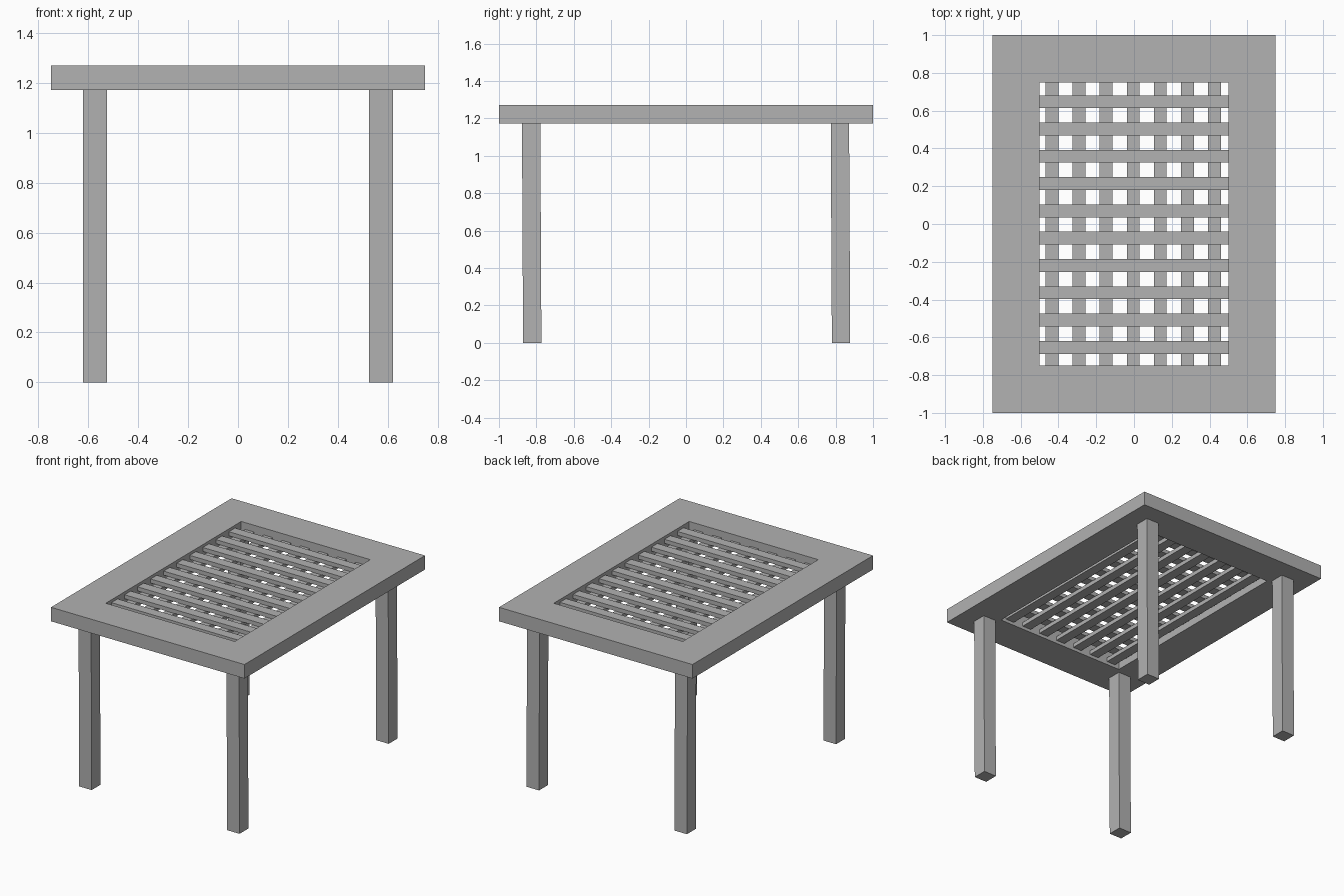
import bpy
import bmesh
from mathutils import Matrix, Vector

default_cube = bpy.data.objects.get("Cube")
if default_cube:
    bpy.data.objects.remove(default_cube, do_unlink=True)

# Single flat grey
grey = bpy.data.materials.new("plain_grey")
grey.use_nodes = True
colour = (0.445, 0.445, 0.445, 1)
grey.diffuse_color = colour
grey.node_tree.nodes["Principled BSDF"].inputs["Base Color"].default_value = colour

TOP, UNDER = 1.27, 1.172      # table top and underside heights
HOLE_X, HOLE_Y = 0.5, 0.75    # half sizes of the lattice opening


def finish(name, bm):
    mesh = bpy.data.meshes.new(name)
    bmesh.ops.recalc_face_normals(bm, faces=bm.faces[:])
    bm.to_mesh(mesh)
    bm.free()
    mesh.materials.append(grey)
    obj = bpy.data.objects.new(name, mesh)
    bpy.context.collection.objects.link(obj)


def box(name, x, y, z, lean=0):
    """Box from (min, max) ranges; lean shifts the bottom along y."""
    bm = bmesh.new()
    ranges = (x, y, z)
    centre = Vector([sum(r) / 2 for r in ranges])
    size = Vector([r[1] - r[0] for r in ranges])
    placing = Matrix.Translation(centre) @ Matrix.Diagonal(size).to_4x4()
    bmesh.ops.create_cube(bm, size=1, matrix=placing)
    for v in bm.verts:
        if v.co.z < centre.z:
            v.co.y += lean
    finish(name, bm)


# Frame: four rectangular loops bridged into a closed ring
bm = bmesh.new()
corners = ((-1, -1), (1, -1), (1, 1), (-1, 1))
section = ((0.75, 1, UNDER), (0.75, 1, TOP), (HOLE_X, HOLE_Y, TOP), (HOLE_X, HOLE_Y, UNDER))
loops = [[bm.verts.new((hx * sx, hy * sy, z)) for sx, sy in corners] for hx, hy, z in section]
for k, loop in enumerate(loops):
    following = loops[(k + 1) % 4]
    for i in range(4):
        j = (i + 1) % 4
        bm.faces.new((loop[i], loop[j], following[j], following[i]))
finish("top_frame", bm)

# Lattice: cross slats lie over the long slats
HALF = 0.034
for i in range(10):
    y = -0.653 + 0.1445 * i
    box(f"cross_slat_{i + 1}", (-HOLE_X, HOLE_X), (y - HALF, y + HALF), (1.222, 1.25))
for i in range(7):
    x = -0.434 + 0.1433 * i
    box(f"long_slat_{i + 1}", (x - HALF, x + HALF), (-HOLE_Y, HOLE_Y), (1.194, 1.222))

# Legs, very slightly leaning
for side, sx in (("left", 1), ("right", -1)):
    xs = sorted((0.525 * sx, 0.622 * sx))
    for end, y in (("front", -0.828), ("back", 0.823)):
        box(f"{end}_{side}_leg", xs, (y - 0.049, y + 0.049), (0, UNDER), lean=0.006)
